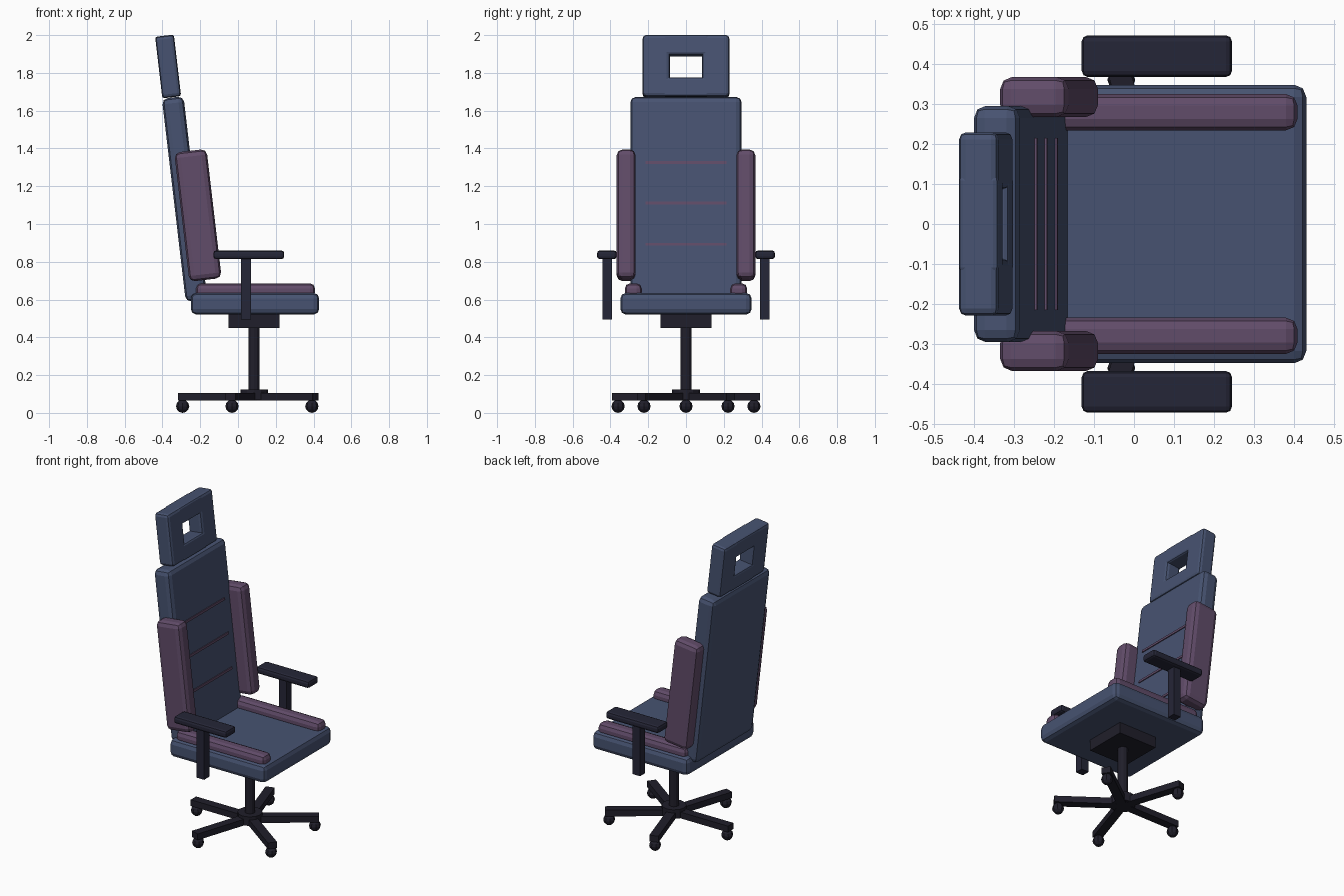
import bpy, bmesh, math
from mathutils import Matrix, Vector

if "Cube" in bpy.data.objects:
    bpy.data.objects.remove(bpy.data.objects["Cube"])

LEAN = 0.117  # backward tilt of the backrest, radians


def mat(name, rgb):
    m = bpy.data.materials.new(name)
    m.diffuse_color = (*rgb, 1)
    m.use_nodes = True
    m.node_tree.nodes["Principled BSDF"].inputs["Base Color"].default_value = m.diffuse_color
    return m


BLUE = mat("slate blue fabric", (0.063, 0.086, 0.165))
PURPLE = mat("plum fabric", (0.120, 0.072, 0.142))
DARK = mat("dark plastic", (0.0185, 0.019, 0.038))
METAL = mat("black base", (0.0145, 0.0135, 0.0235))


def finish(bm, name, material, matrix):
    me = bpy.data.meshes.new(name)
    bm.to_mesh(me)
    bm.free()
    me.materials.append(material)
    ob = bpy.data.objects.new(name, me)
    ob.matrix_world = matrix
    bpy.context.collection.objects.link(ob)
    return ob


def box(name, center, size, material, bevel=0, rot=Matrix(), segments=2):
    bm = bmesh.new()
    bmesh.ops.create_cube(bm, size=1, matrix=Matrix.Diagonal((*size, 1)))
    if bevel:
        bmesh.ops.bevel(bm, geom=bm.edges[:], offset=bevel, segments=segments,
                        profile=0.5, affect='EDGES')
    return finish(bm, name, material, Matrix.Translation(center) @ rot)


def cylinder(name, center, radius, height, material, sides=12):
    bm = bmesh.new()
    bmesh.ops.create_cone(bm, cap_ends=True, segments=sides, radius1=radius,
                          radius2=radius, depth=height)
    return finish(bm, name, material, Matrix.Translation(center))


TILT = Matrix.Rotation(-LEAN, 4, 'Y')


def leaned(name, origin, offset, size, material, bevel=0):
    """Box tilted back, placed by an offset in the tilted frame."""
    return box(name, Vector(origin) + TILT @ Vector(offset), size, material, bevel, TILT)


# seat cushion and mechanism
box("seat", (0.09, 0, 0.578), (0.68, 0.695, 0.115), BLUE, 0.03)
box("seat_mechanism", (0.085, 0, 0.487), (0.27, 0.27, 0.074), METAL)

# backrest with piping stripes
BACK = (-0.2825, 0, 1.132)
leaned("backrest", BACK, (0, 0, 0), (0.115, 0.59, 1.083), BLUE, 0.03)
for i, dz in enumerate((-0.248, -0.029, 0.187)):
    leaned(f"back_stripe_{i}", BACK, (0.0585, 0, dz), (0.009, 0.43, 0.015), PURPLE)

# headrest frame around an open hole
HEAD = (-0.37, 0, 1.834)
for y in (-1, 1):
    leaned("headrest_post", HEAD, (0, y * 0.1575, 0), (0.10, 0.143, 0.328), BLUE, 0.018)
for name, lo, hi in (("headrest_top_bar", 0.058, 0.164), ("headrest_bottom_bar", -0.164, -0.064)):
    leaned(name, HEAD, (0, 0, (lo + hi) / 2), (0.10, 0.24, hi - lo), BLUE, 0.012)

# mirrored parts: bolsters and armrests
for side, s in (("left", 1), ("right", -1)):
    leaned(f"back_bolster_{side}", (-0.212, s * 0.317, 1.046), (0, 0, 0),
           (0.172, 0.10, 0.688), PURPLE, 0.03)
    box(f"seat_bolster_{side}", (0.093, s * 0.279, 0.648), (0.63, 0.09, 0.076), PURPLE, 0.028)
    box(f"armrest_pad_{side}", (0.057, s * 0.419, 0.837), (0.375, 0.104, 0.046), DARK, 0.015)
    box(f"armrest_post_{side}", (0.043, s * 0.417, 0.66), (0.053, 0.052, 0.33), DARK)

# column, hub and five-legged base with casters
CX = 0.085
cylinder("gas_column", (CX, 0, 0.275), 0.03, 0.37, METAL)
cylinder("base_hub", (CX, 0, 0.096), 0.073, 0.058, METAL)
for i in range(5):
    a = math.pi + i * math.tau / 5
    d = Vector((math.cos(a), math.sin(a), 0))
    box(f"base_leg_{i}", Vector((CX, 0, 0.085)) + d * 0.201, (0.402, 0.055, 0.04), METAL,
        rot=Matrix.Rotation(a, 4, 'Z'))
    bm = bmesh.new()
    bmesh.ops.create_uvsphere(bm, u_segments=8, v_segments=6, radius=0.035)
    finish(bm, f"caster_{i}", METAL, Matrix.Translation(Vector((CX, 0, 0.035)) + d * 0.378))
